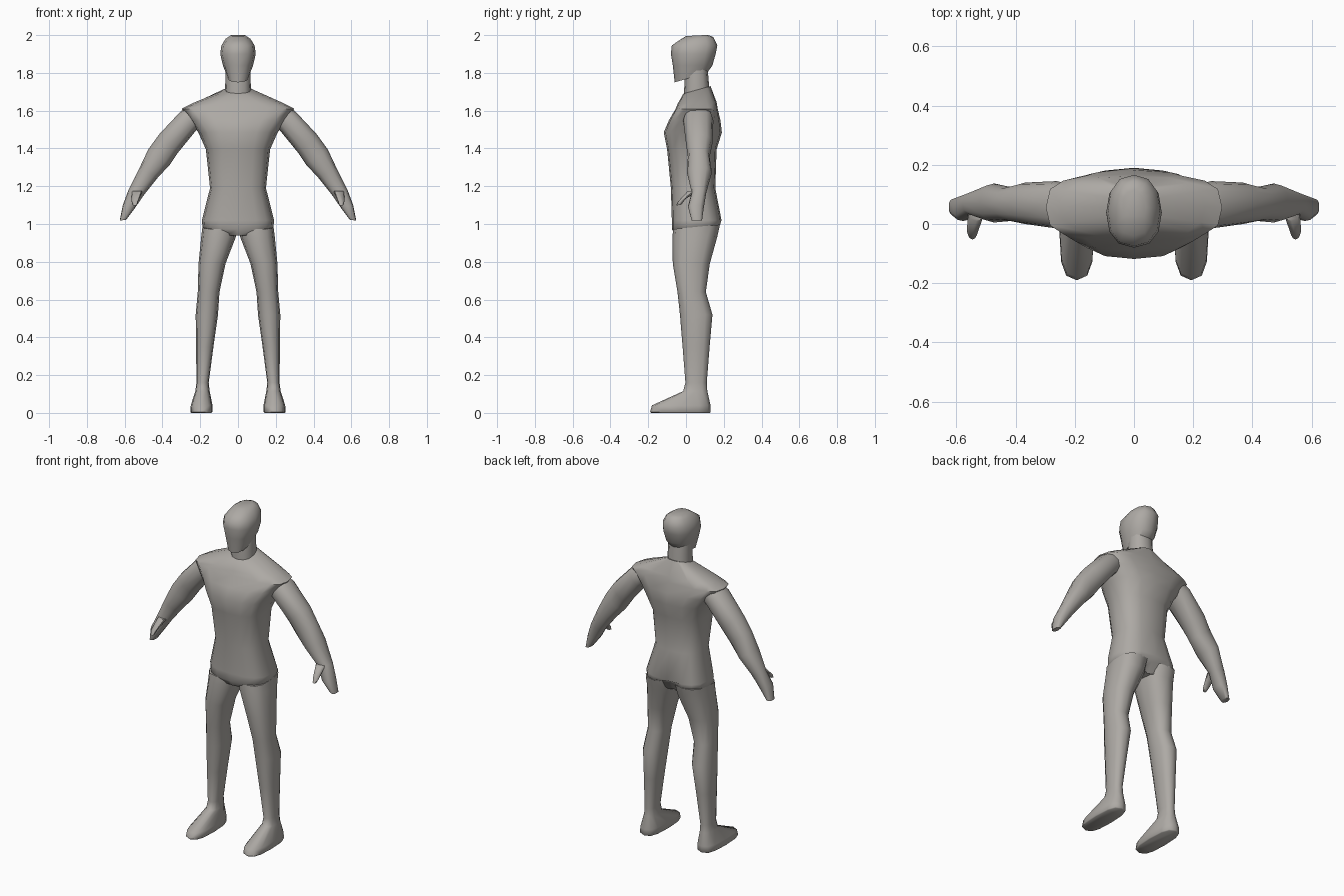
import bpy, bmesh, math

clay = bpy.data.materials.new("warm grey")
clay.diffuse_color = (0.42, 0.40, 0.375, 1)


def sgnpow(v, p):
    return math.copysign(abs(v) ** p, v)


def loft(name, rings, sides=12, mirror=False, cleft=None):
    """Skin rings (xa, za, xb, zb, y_front, y_back, tilt, squareness)."""
    bm = bmesh.new()
    loops = []
    for xa, za, xb, zb, y0, y1, tilt, n in rings:
        loop = []
        for i in range(sides):
            t = 2 * math.pi * i / sides
            u, v = sgnpow(math.cos(t), 2 / n), sgnpow(math.sin(t), 2 / n)
            x = (xa + xb) / 2 + u * (xb - xa) / 2
            z = (za + zb) / 2 + u * (zb - za) / 2 + v * tilt
            y = (y0 + y1) / 2 + v * (y1 - y0) / 2
            if cleft and za < cleft and abs(u) < 0.01 and v > 0:
                y -= 0.035
            loop.append(bm.verts.new((x, y, z)))
        loops.append(loop)
    for a, b in zip(loops, loops[1:]):
        for i in range(sides):
            j = (i + 1) % sides
            bm.faces.new((a[i], a[j], b[j], b[i]))
    bm.faces.new(loops[0])
    bm.faces.new(loops[-1])
    bmesh.ops.recalc_face_normals(bm, faces=bm.faces)
    me = bpy.data.meshes.new(name)
    bm.to_mesh(me)
    bm.free()
    me.materials.append(clay)
    ob = bpy.data.objects.new(name, me)
    bpy.context.collection.objects.link(ob)
    bpy.ops.object.select_all(action='DESELECT')
    bpy.context.view_layer.objects.active = ob
    ob.select_set(True)
    bpy.ops.object.shade_smooth_by_angle(angle=math.radians(50))
    if mirror:
        ob.modifiers.new("mirror", 'MIRROR').use_mirror_merge = False
    return ob


def level(z, hw, y0, y1, tilt=0, n=2.3):
    """Ring centred on x = 0."""
    return (-hw, z, hw, z, y0, y1, tilt, n)


def limb(z, x0, x1, y0, y1, tilt=0, n=2.4):
    """Level ring off to one side."""
    return (x0, z, x1, z, y0, y1, tilt, n)


# Head and neck
loft("head", [
    level(1.775, .055, -.06, .112, .025),
    level(1.84, .08, -.07, .14),
    level(1.90, .094, -.08, .157),
    level(1.945, .088, -.075, .166),
    level(1.98, .066, -.04, .145, .01),
    level(1.998, .04, 0, .115, .003)])
loft("neck", [
    level(1.66, .068, -.01, .125, .015),
    level(1.72, .068, -.01, .122, .015),
    level(1.82, .066, -.005, .115)])

# Torso with short sleeve shoulders, waist and hips
loft("torso", [
    level(.94, .13, -.055, .15, 0, 2.6),
    level(.985, .188, -.075, .188, .012, 2.8),
    level(1.02, .191, -.075, .188, 0, 2.8),
    level(1.19, .148, -.08, .155, 0, 2.6),
    level(1.395, .17, -.10, .162, 0, 2.6),
    level(1.485, .21, -.118, .19, 0, 2.5),
    level(1.55, .255, -.09, .182, 0, 2.7),
    level(1.61, .298, -.055, .168, 0, 3.2),
    level(1.64, .24, -.045, .162, .005, 2.8),
    level(1.71, .07, -.014, .13, .02, 2.2)], sides=16, cleft=1.01)

# Legs with feet
loft("leg", [
    limb(.985, .01, .188, -.068, .18, .012, 2.8),
    limb(.93, .012, .195, -.072, .165),
    limb(.79, .066, .209, -.07, .126),
    limb(.64, .098, .213, -.045, .105),
    limb(.52, .106, .224, -.032, .14),
    limb(.35, .13, .222, -.018, .125),
    limb(.16, .155, .22, -.003, .11),
    limb(.115, .15, .226, -.015, .113),
    limb(.04, .135, .25, -.18, .13, 0, 2.8),
    limb(.005, .135, .252, -.19, .13, 0, 2.8),
    limb(0, .14, .247, -.185, .125, 0, 2.8)], mirror=True)

# Arms with hands: each ring runs from the inner to the outer arm edge
loft("arm", [
    (.18, 1.53, .265, 1.62, 0, .135, 0, 2.4),
    (.222, 1.495, .30, 1.60, -.015, .145, 0, 2.4),
    (.32, 1.375, .417, 1.475, 0, .14, 0, 2.4),
    (.36, 1.315, .475, 1.395, .01, .125, 0, 2.4),
    (.425, 1.245, .52, 1.30, .005, .137, 0, 2.4),
    (.497, 1.155, .58, 1.18, .03, .108, 0, 2.4),
    (.545, 1.085, .61, 1.10, .01, .095, 0, 2.6),
    (.592, 1.022, .626, 1.018, .03, .085, 0, 2.6)], mirror=True)
loft("thumb", [
    limb(1.175, .505, .56, .01, .07),
    limb(1.125, .527, .565, -.045, 0, .01),
    limb(1.10, .535, .557, -.052, -.025, .003)], sides=8, mirror=True)
